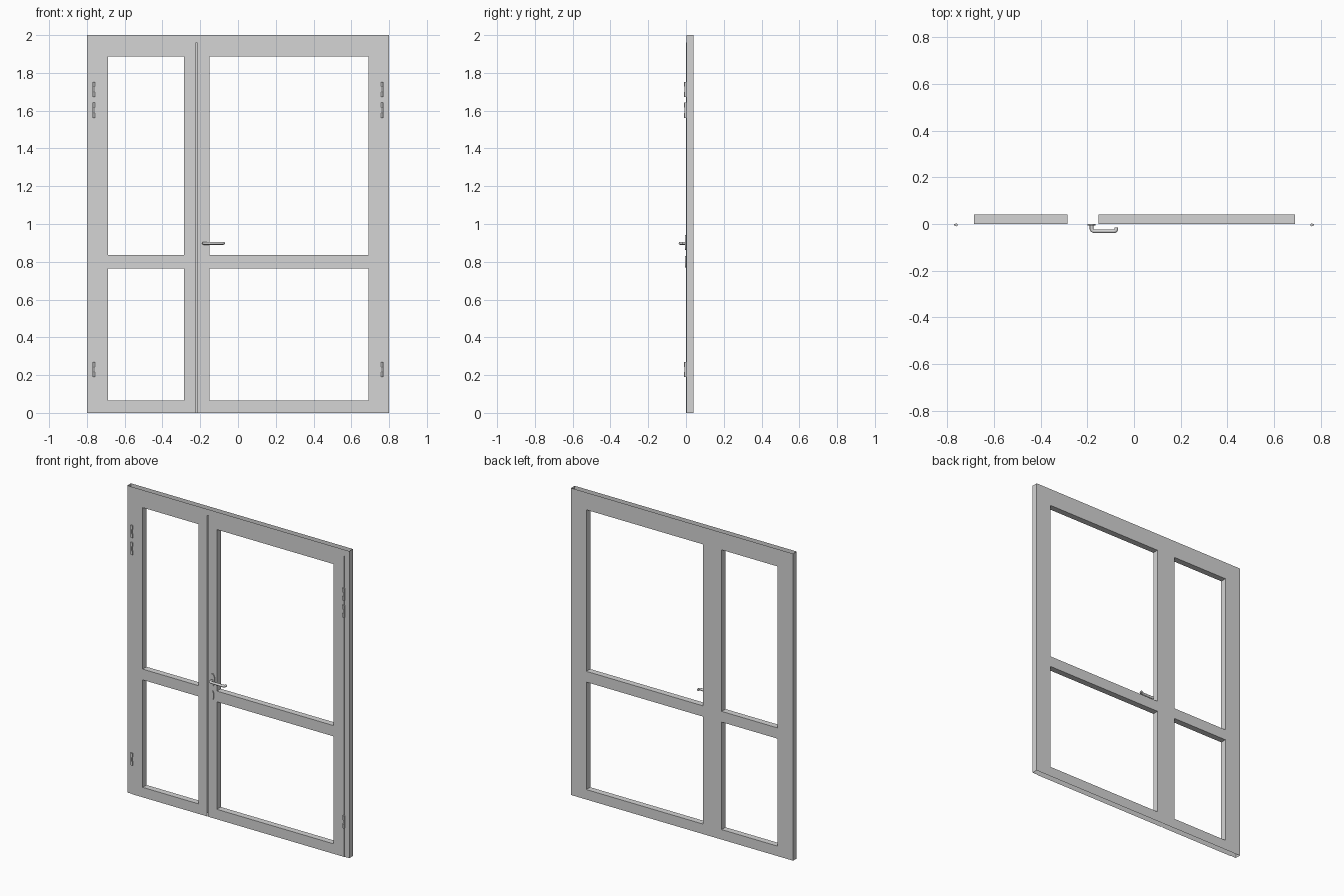
import bpy, bmesh
from math import radians

cube = bpy.data.objects.get("Cube")
if cube:
    bpy.data.objects.remove(cube, do_unlink=True)

# One plain light grey for everything
GREY = (0.66, 0.66, 0.66, 1)
grey = bpy.data.materials.new("light_grey")
grey.use_nodes = True
grey.diffuse_color = GREY
grey.node_tree.nodes["Principled BSDF"].inputs["Base Color"].default_value = GREY


def panel(name, xs, zs, hole_columns, y0, y1, slot_column=None):
    """Hollow shell, open at top and bottom, with window openings and an optional front slot."""
    bm = bmesh.new()
    nx, nz = len(xs) - 1, len(zs) - 1

    def solid(i, k):
        return 0 <= i < nx and not (i in hole_columns and k in (1, 3))

    def face(points):
        bm.faces.new([bm.verts.new(p) for p in points])

    def wall(xa, za, xb, zb):
        face([(xa, y0, za), (xb, y0, zb), (xb, y1, zb), (xa, y1, za)])

    for i in range(nx):
        for k in range(nz):
            if not solid(i, k):
                continue
            a, b, c, d = xs[i], xs[i + 1], zs[k], zs[k + 1]
            if i != slot_column or k == nz - 1:
                face([(a, y0, c), (b, y0, c), (b, y0, d), (a, y0, d)])
            face([(a, y1, c), (a, y1, d), (b, y1, d), (b, y1, c)])
            if not solid(i - 1, k):
                wall(a, d, a, c)
            if not solid(i + 1, k):
                wall(b, c, b, d)
            if not solid(i, k - 1):
                wall(a, c, b, c)
            if not solid(i, k + 1):
                wall(b, d, a, d)
    bmesh.ops.remove_doubles(bm, verts=bm.verts, dist=0.0001)
    bmesh.ops.recalc_face_normals(bm, faces=bm.faces)
    mesh = bpy.data.meshes.new(name)
    bm.to_mesh(mesh)
    bm.free()
    mesh.materials.append(grey)
    bpy.context.collection.objects.link(bpy.data.objects.new(name, mesh))


def finish(name, scale=(1, 1, 1)):
    obj = bpy.context.object
    obj.name = name
    obj.scale = scale
    obj.data.materials.append(grey)
    bpy.ops.object.transform_apply(location=False, rotation=True, scale=True)
    bpy.ops.object.shade_smooth_by_angle(angle=radians(40))


def rod(name, loc, radius, depth, along_y=False, scale=(1, 1, 1)):
    bpy.ops.mesh.primitive_cylinder_add(vertices=24, radius=radius, depth=depth, location=loc,
                                        rotation=(radians(90) if along_y else 0, 0, 0))
    bpy.ops.object.transform_apply(location=False, rotation=True, scale=False)
    finish(name, scale)


def box(name, loc, size):
    bpy.ops.mesh.primitive_cube_add(size=1, location=loc)
    finish(name, size)


# Hollow frame with a slot behind the meeting gap, and two slightly raised leaves
leaf_rails = [0, 0.065, 0.765, 0.835, 1.887, 1.96]
panel("door_frame", [-0.8, -0.687, -0.285, -0.223, -0.216, -0.152, 0.69, 0.8],
      leaf_rails + [2.0], (1, 5), 0.003, 0.04, slot_column=3)
panel("narrow_leaf", [-0.765, -0.687, -0.285, -0.223], leaf_rails, (1,), 0, 0.003)
panel("wide_leaf", [-0.216, -0.152, 0.69, 0.765], leaf_rails, (1,), 0, 0.003)

# Hinges: a slim pin with a knuckle at each end and a backing strip
for side, label in ((-1, "right"), (1, "left")):
    for n, z in enumerate((0.23, 1.602, 1.713)):
        name = f"{label}_hinge_{n + 1}"
        x = side * 0.762
        rod(name + "_pin", (x, -0.004, z), 0.003, 0.08)
        for end in (-1, 1):
            rod(name + "_knuckle", (x, -0.004, z + end * 0.027), 0.006, 0.026)
        box(name + "_strip", (x + side * 0.007, -0.003, z), (0.005, 0.008, 0.08))

# Oval rose and key plate
rod("handle_rose", (-0.182, -0.003, 0.902), 0.5, 0.006, True, (0.035, 1, 0.08))
rod("key_plate", (-0.182, -0.003, 0.8), 0.5, 0.006, True, (0.02, 1, 0.06))

# Lever handle swept along a bent path
curve = bpy.data.curves.new("lever_handle", "CURVE")
curve.dimensions = "3D"
curve.bevel_depth = 0.008
curve.bevel_resolution = 4
curve.use_fill_caps = True
path = [(-0.182, 0), (-0.182, -0.021), (-0.179, -0.028), (-0.172, -0.031),
        (-0.085, -0.031), (-0.079, -0.029), (-0.076, -0.024), (-0.076, -0.016)]
spline = curve.splines.new("POLY")
spline.points.add(len(path) - 1)
for point, (x, y) in zip(spline.points, path):
    point.co = (x, y, 0.898, 1)
lever = bpy.data.objects.new("lever_handle", curve)
bpy.context.collection.objects.link(lever)
bpy.ops.object.select_all(action="DESELECT")
lever.select_set(True)
bpy.context.view_layer.objects.active = lever
bpy.ops.object.convert(target="MESH")
finish("lever_handle")
